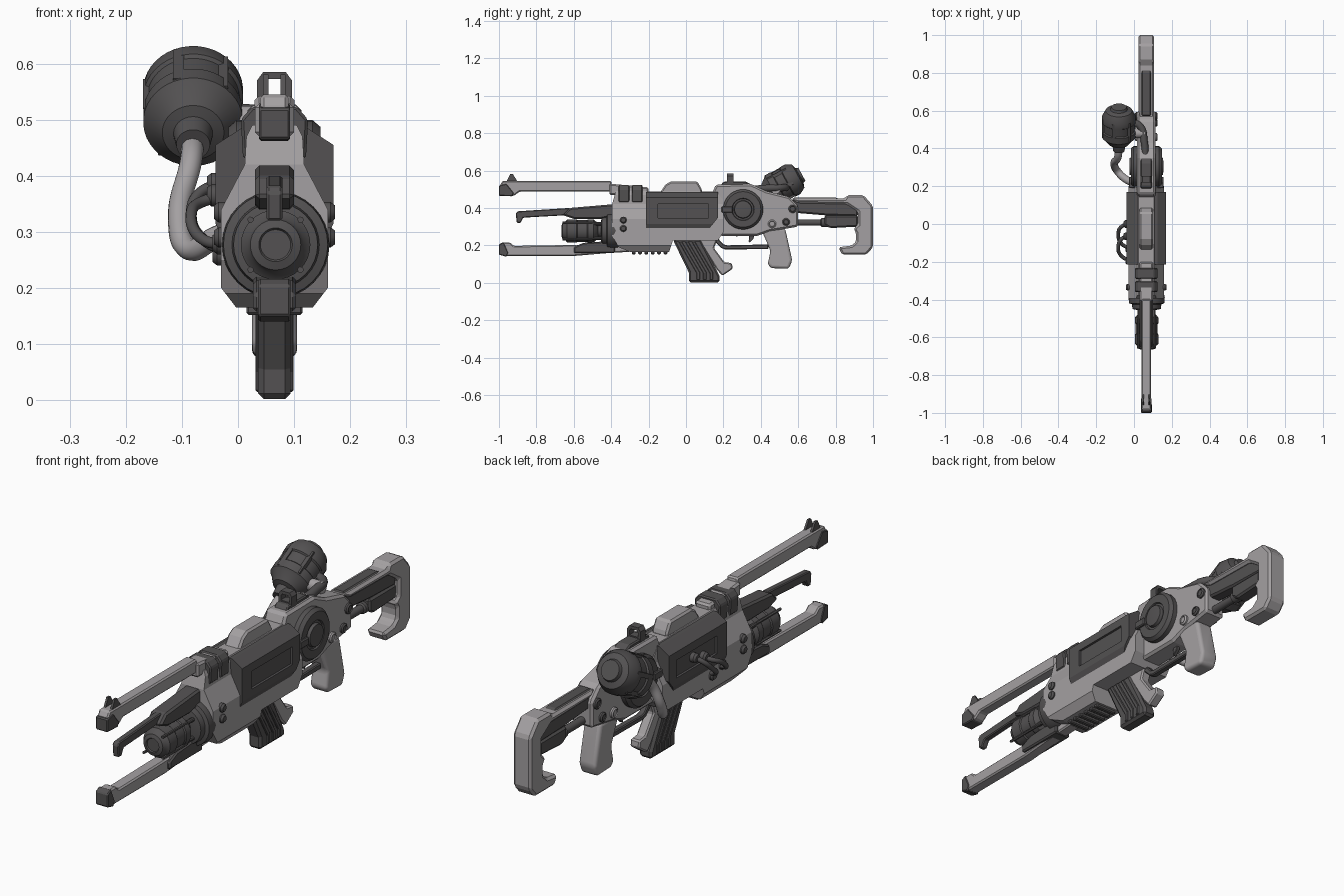
import bpy, bmesh, math
from mathutils import Vector

if "Cube" in bpy.data.objects:
    bpy.data.objects.remove(bpy.data.objects["Cube"])

C = 0.065  # centre plane of the rifle


def material(name, v):
    m = bpy.data.materials.new(name)
    m.diffuse_color = (v * 1.03, v * 0.98, v, 1)
    m.use_nodes = True
    m.node_tree.nodes["Principled BSDF"].inputs["Base Color"].default_value = m.diffuse_color
    return m


LIGHT, DARK = material("light_grey", 0.36), material("dark_grey", 0.085)


def finish(name, bm, mat, bevel=0, seg=1, smooth=False):
    bmesh.ops.recalc_face_normals(bm, faces=bm.faces)
    me = bpy.data.meshes.new(name)
    bm.to_mesh(me)
    bm.free()
    ob = bpy.data.objects.new(name, me)
    bpy.context.collection.objects.link(ob)
    me.materials.append(mat)
    if bevel:
        b = ob.modifiers.new("bevel", "BEVEL")
        b.width, b.segments, b.limit_method = bevel, seg, "ANGLE"
    if smooth:
        bpy.ops.object.select_all(action="DESELECT")
        ob.select_set(True)
        bpy.context.view_layer.objects.active = ob
        bpy.ops.object.shade_smooth_by_angle(angle=math.radians(35))
    return ob


def prism(name, pts, a, b, mat, axis="x", **kw):
    """Extrude (y,z) points along x, or (x,z) points along y, from a to b."""
    bm = bmesh.new()
    put = (lambda p, t: (t, p[0], p[1])) if axis == "x" else (lambda p, t: (p[0], t, p[1]))
    lo, hi = [[bm.verts.new(put(p, t)) for p in pts] for t in (a, b)]
    bm.faces.new(lo)
    bm.faces.new(hi[::-1])
    for i in range(len(pts)):
        j = (i + 1) % len(pts)
        bm.faces.new((lo[i], lo[j], hi[j], hi[i]))
    return finish(name, bm, mat, **kw)


def side(name, pts, hw, mat, bevel=0.008, **kw):
    return prism(name, pts, C - hw, C + hw, mat, bevel=bevel, **kw)


def box(name, x, y, z, mat, bevel=0.004):
    return prism(name, [(y[0], z[0]), (y[1], z[0]), (y[1], z[1]), (y[0], z[1])], x[0], x[1], mat, bevel=bevel)


def mirrored(half):
    return [(C + x, z) for x, z in half] + [(C - x, z) for x, z in reversed(half)]


def lathe(name, prof, centre, axis, mat, n=32):
    """Revolve (radius, distance) points about an axis through centre."""
    ax = Vector(axis).normalized()
    u = ax.orthogonal().normalized()
    w = ax.cross(u)
    bm = bmesh.new()
    rings = []
    for r, t in prof:
        o = Vector(centre) + ax * t
        rings.append([bm.verts.new(o + r * (u * math.cos(k * math.tau / n) + w * math.sin(k * math.tau / n)))
                      for k in range(n)])
    bm.faces.new(rings[0])
    bm.faces.new(rings[-1])
    for p, q in zip(rings, rings[1:]):
        for k in range(n):
            m = (k + 1) % n
            bm.faces.new((p[k], p[m], q[m], q[k]))
    return finish(name, bm, mat, smooth=True)


def tube(name, pts, r, mat):
    cu = bpy.data.curves.new(name, "CURVE")
    cu.dimensions, cu.bevel_depth, cu.bevel_resolution, cu.use_fill_caps = "3D", r, 4, True
    sp = cu.splines.new("BEZIER")
    sp.bezier_points.add(len(pts) - 1)
    for bp, p in zip(sp.bezier_points, pts):
        bp.co, bp.handle_left_type, bp.handle_right_type = p, "AUTO", "AUTO"
    ob = bpy.data.objects.new(name, cu)
    bpy.context.collection.objects.link(ob)
    cu.materials.append(mat)


def boolean(ob, tool, op):
    m = ob.modifiers.new("cut", "BOOLEAN")
    m.operation, m.object, m.solver = op, tool, "EXACT"
    bpy.context.view_layer.objects.active = ob
    bpy.ops.object.modifier_apply(modifier=m.name)
    bpy.data.objects.remove(tool)


# Main body: side outline intersected with the front cross-section
body = side("main_body", [(-.395, .42), (-.375, .49), (.16, .487), (.2, .44), (.2, .27), (.17, .225), (-.07, .225),
                          (-.09, .165), (-.3, .165), (-.36, .19), (-.395, .25)], 0.2, LIGHT, bevel=0)
cutter = prism("body_cutter", mirrored([(.055, .148), (.095, .2), (.095, .34), (.053, .42), (.05, .47), (.03, .51)]),
               -0.6, 0.6, LIGHT, axis="y")
boolean(body, cutter, "INTERSECT")
side("rear_body", [(.14, .48), (.16, .525), (.35, .527), (.43, .49), (.55, .46), (.6, .41), (.6, .3), (.45, .275),
                   (.38, .25), (.18, .25)], .048, LIGHT, bevel=.01)
side("top_handle", [(-.14, .48), (-.11, .525), (-.08, .542), (.06, .542), (.085, .5), (.085, .48)], .036, LIGHT)
side("rail_base", [(-.41, .47), (-.41, .53), (-.2, .51), (-.2, .47)], .035, LIGHT)

# Dark side panels with a shallow recess on both sides
panel = prism("side_panels", mirrored([(.09, .28), (.105, .315), (.105, .455), (.06, .484)]), -.215, .17, DARK, axis="y")
wedge = prism("panel_wedge", [(.11, .27), (.18, .27), (.18, .36)], -.3, .4, DARK)
boolean(panel, wedge, "DIFFERENCE")
for s in (-1, 1):
    x = sorted((C + s * .095, C + s * .12))
    boolean(panel, box("recess_cutter", x, (-.15, .12), (.345, .42), DARK, 0), "DIFFERENCE")

# Clamp bands and ribs under the body
for y in (-.36, -.29):
    prism("clamp_band", mirrored([(.056, .43), (.06, .5), (.04, .523)]), y, y + .057, DARK, axis="y", bevel=.005)
for i in range(6):
    y = -.29 + i * .034
    box("belly_rib", (C - .05, C + .05), (y, y + .02), (.152, .18), DARK)

# Upper and lower rails with dark tips
side("upper_rail", [(-.995, .52), (-.98, .545), (-.4, .545), (-.39, .487), (-.89, .487), (-.92, .465), (-.985, .465)],
     .025, LIGHT, bevel=.006)
side("lower_rail", [(-.995, .2), (-.985, .215), (-.94, .215), (-.92, .197), (-.4, .205), (-.3, .205), (-.3, .165),
                    (-.4, .16), (-.6, .143), (-.97, .143), (-.995, .16)], .026, LIGHT, bevel=.006)
side("upper_tip", [(-1, .465), (-1, .52), (-.96, .53), (-.92, .48), (-.93, .462)], .028, DARK, .004)
side("lower_tip", [(-1, .15), (-1, .205), (-.975, .218), (-.95, .16), (-.96, .139)], .029, DARK, .004)
side("lower_bracket", [(-.6, .158), (-.6, .19), (-.55, .213), (-.38, .225), (-.38, .158)], .038, DARK, .006)
for dx in (-.02, .011):
    prism("front_sight", [(-.96, .54), (-.94, .58), (-.925, .58), (-.9, .54)], C + dx, C + dx + .009, DARK)

# Middle prong with hooked tip
side("prong", [(-.905, .32), (-.91, .37), (-.9, .382), (-.62, .4), (-.62, .362), (-.87, .348), (-.885, .32)],
     .014, DARK, .004)
side("prong_base", [(-.66, .362), (-.62, .4), (-.41, .418), (-.37, .418), (-.37, .36), (-.46, .34), (-.6, .342)],
     .035, DARK)

# Muzzle and barrel ring
M = (C + .002, 0, .277)
lathe("muzzle", [(.027, -.66), (.03, -.665), (.045, -.66), (.05, -.645), (.062, -.635), (.062, -.585), (.058, -.58),
                 (.058, -.53), (.062, -.525), (.062, -.495), (.045, -.475), (.03, -.47), (.03, -.4)], M, (0, 1, 0), DARK)
lathe("barrel_ring", [(.05, -.455), (.075, -.45), (.078, -.425), (.093, -.42), (.096, -.39), (.09, -.36)],
      M, (0, 1, 0), DARK)
for k in range(4):
    a = math.pi / 4 + k * math.pi / 2
    d = Vector((math.cos(a), 0, math.sin(a)))
    lathe("muzzle_lug", [(.006, -.66), (.006, -.5)], Vector(M) + d * .063, (0, 1, 0), DARK, 6)
    e = Vector(M) + d * .055
    lathe("barrel_rod", [(.009, -.5), (.009, -.4)], e, (0, 1, 0), DARK, 10)

# Hub discs, screws and side knobs
for s in (-1, 1):
    ax = (s, 0, 0)
    lathe("hub_disc", [(.107, .03), (.107, .068), (.095, .082), (.06, .082), (.057, .075), (.048, .075), (.045, .088),
                       (.03, .09)], (C, .305, .392), ax, DARK, 40)
    box("hub_catch", sorted((C + s * .05, C + s * .092)), (.19, .25), (.375, .408), DARK)
    for y, z, r, m in ((.46, .315, .022, LIGHT), (.57, .395, .022, DARK), (.535, .325, .02, DARK)):
        lathe("rear_screw", [(r, .03), (r, .055), (r * .7, .06), (r * .6, .056)], (C, y, z), ax, m, 20)
    for z in (.29, .335):
        lathe("front_screw", [(.018, .08), (.018, .1), (.012, .108)], (C, -.335, z), ax, DARK, 16)

# Sight arch on the rear body
side("sight_base", [(.18, .515), (.2, .54), (.32, .54), (.36, .52)], .03, DARK, .005)
arch = prism("rear_sight", mirrored([(.031, .52), (.031, .57), (.02, .585)]), .22, .255, DARK, axis="y")
boolean(arch, prism("arch_cutter", mirrored([(.02, .545), (.02, .563), (.014, .572)]), .1, .4, DARK, axis="y"),
        "DIFFERENCE")

# Magazine, its well and the release foot
side("magazine", [(-.07, .23), (.08, .23), (.18, .035), (.18, .002), (.015, .002), (.015, .055)], .029, DARK, .01)
for i in range(3):
    o = .035 * i
    side("magazine_rib", [(-.04 + o, .22), (-.022 + o, .22), (.075 + o, .055), (.075 + o, .015), (.057 + o, .015),
                          (.057 + o, .05)], .034, DARK, .003)
side("magazine_well", [(.06, .24), (.17, .24), (.15, .185), (.205, .11), (.245, .105), (.25, .075), (.195, .037),
                       (.165, .07)], .022, LIGHT, .006)

# Trigger guard, trigger and grip
side("trigger_guard", [(.16, .25), (.2, .205), (.22, .2), (.44, .205), (.44, .18), (.21, .178), (.19, .185),
                       (.14, .235)], .014, DARK, .004)
side("trigger", [(.34, .27), (.37, .27), (.36, .235), (.34, .215), (.335, .22)], .008, DARK, .002)
side("grip", [(.4, .29), (.53, .29), (.568, .12), (.55, .075), (.455, .078), (.437, .1), (.452, .17)], .04, LIGHT,
     bevel=.018, seg=4, smooth=True)

# Shoulder stock
side("stock", [(.56, .45), (.85, .45), (.86, .468), (.95, .468), (1, .41), (1, .19), (.965, .15), (.835, .15),
               (.815, .19), (.885, .198), (.91, .22), (.91, .265), (.895, .29), (.92, .31), (.92, .38), (.86, .42),
               (.6, .425)], .042, LIGHT, .01)
side("stock_spine", [(.57, .455), (.8, .455), (.92, .41), (.92, .355), (.75, .36), (.57, .375)], .028, DARK)
side("stock_lower", [(.74, .36), (.92, .36), (.92, .3), (.77, .292), (.74, .31)], .03, DARK)
side("butt_pad", [(.985, .21), (.985, .39), (1, .39), (1, .21)], .03, LIGHT, .003)
lathe("stock_rod", [(.017, .53), (.017, .72), (.024, .725), (.024, .78)], (C, 0, .322), (0, 1, 0), DARK, 16)

# Tilted canister on the left, with straps, mount and feed hose
A = Vector((0, .88, .475)).normalized()
K = Vector((-.08, .512, .522))
lathe("canister", [(.03, -.14), (.035, -.1), (.055, -.095), (.078, -.065), (.089, -.055), (.089, -.02), (.083, -.015),
                   (.083, .03), (.089, .035), (.089, .065), (.07, .1), (.045, .108), (.04, .122)], K, A, DARK, 40)
U = A.orthogonal().normalized()
V = A.cross(U)
for k in range(6):
    d = U * math.cos(k * math.pi / 3) + V * math.sin(k * math.pi / 3)
    lathe("canister_strap", [(.014, -.05), (.014, .06)], K + d * .08, A, DARK, 4)
lathe("canister_mount", [(.025, 0), (.025, .09)], (-.03, .48, .5), (1, 0, 0), LIGHT, 20)
tube("mount_pipe", [(.06, .36, .5), (.055, .43, .505), (.03, .52, .508), (-.03, .54, .51)], .019, DARK)
tube("feed_hose", [(-.08, .42, .465), (-.085, .355, .42), (-.105, .32, .33), (-.088, .28, .27), (-.04, .235, .29),
                   (.03, .21, .32)], .02, LIGHT)

# Side cables between sockets on the left
for i, y in enumerate((.0, -.065)):
    top, low = (-.035, y, .385 - i * .02), (-.025, y - .13, .26 + i * .02)
    tube("side_cable", [(0, top[1], top[2]), (-.06, y - .01, top[2] - .01), (-.083, y - .05, .335),
                        (-.06, y - .11, .285), (0, low[1], low[2])], .01, DARK)
    for p in (top, low):
        lathe("cable_socket", [(.02, -.04), (.02, .012), (.014, .02)], p, (-1, 0, 0), DARK, 16)
